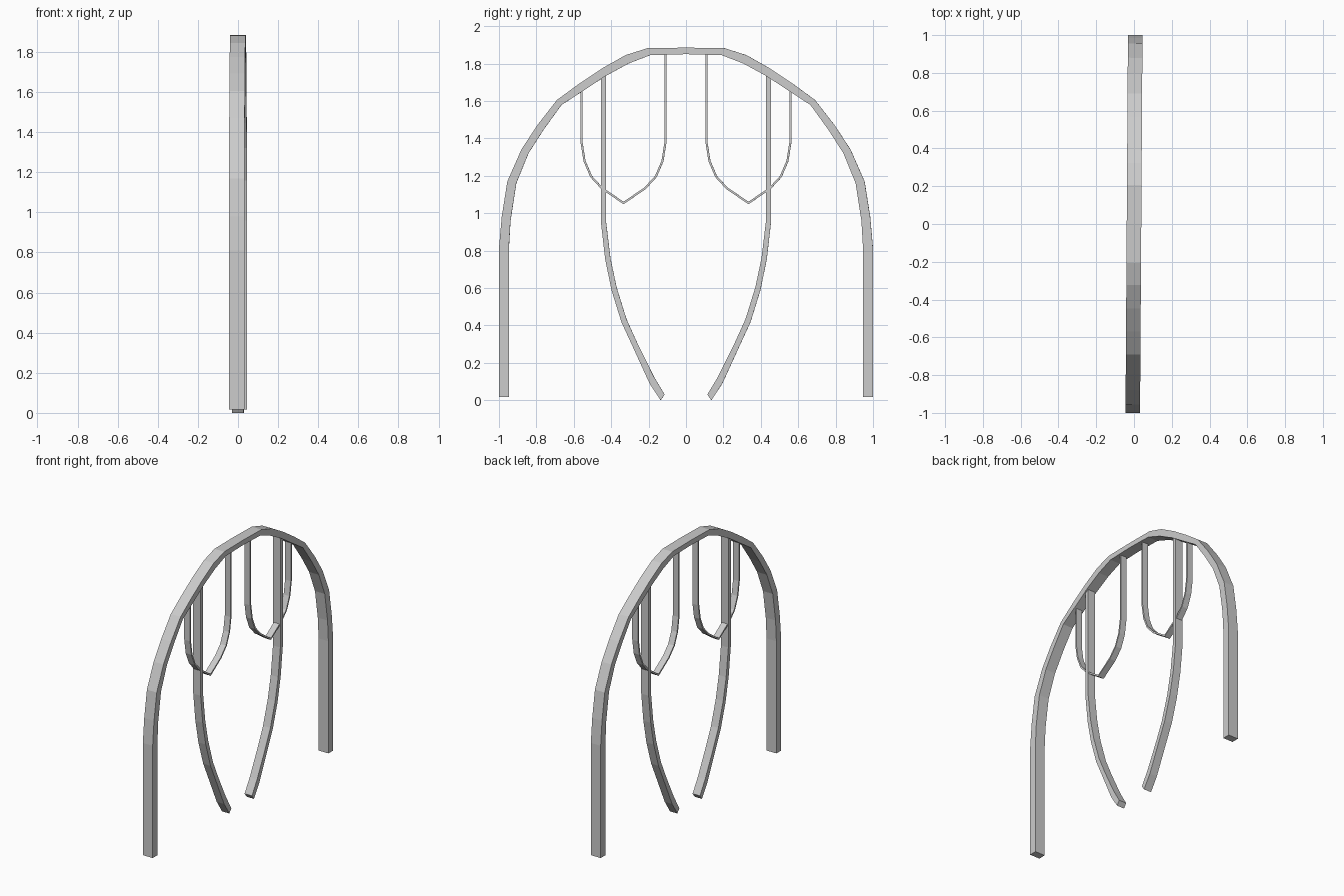
import bpy, bmesh
from mathutils import Vector

if "Cube" in bpy.data.objects:
    bpy.data.objects.remove(bpy.data.objects["Cube"])

TWIST = -0.0065  # the whole frame is turned very slightly about z


def ribbon(name, outer, inner, width):
    """Flat-sided band in the YZ plane between two edge lines, mirrored over y = 0."""
    bm = bmesh.new()
    rings = []
    h = width / 2
    for o, i in zip(outer, inner):
        rings.append([bm.verts.new(c) for c in (
            (-h, o[0], o[1]), (h, o[0], o[1]), (h, i[0], i[1]), (-h, i[0], i[1]))])
    for a, b in zip(rings, rings[1:]):
        for k in range(4):
            n = (k + 1) % 4
            bm.faces.new((a[k], a[n], b[n], b[k]))
    bm.faces.new(rings[0])
    if outer[-1][0] > 0:          # the arch stays open at the mirror plane
        bm.faces.new(rings[-1])
    bmesh.ops.recalc_face_normals(bm, faces=bm.faces)
    if bm.calc_volume(signed=True) < 0:
        bmesh.ops.reverse_faces(bm, faces=bm.faces)
    me = bpy.data.meshes.new(name)
    bm.to_mesh(me)
    bm.free()
    ob = bpy.data.objects.new(name, me)
    bpy.context.collection.objects.link(ob)
    mod = ob.modifiers.new("mirror", 'MIRROR')
    mod.use_axis = (False, True, False)
    ob.rotation_euler.z = TWIST
    return ob


def offset(path, t):
    """Parallel copy of a path at distance t, with mitred corners."""
    pts = [Vector(p) for p in path]
    out = []
    for i, p in enumerate(pts):
        d0 = (p - pts[max(i - 1, 0)]) if i else pts[1] - p
        d1 = (pts[i + 1] - p) if i < len(pts) - 1 else d0
        n0 = Vector((-d0.y, d0.x)).normalized()
        n1 = Vector((-d1.y, d1.x)).normalized()
        m = (n0 + n1).normalized()
        out.append(tuple(p + m * (t / m.dot(n0))))
    return out


# Outer arch
ribbon("outer_arch",
       [(1, .016), (1, .81), (.985, .98), (.955, 1.17), (.88, 1.34), (.795, 1.47),
        (.69, 1.605), (.57, 1.693), (.447, 1.775), (.323, 1.845), (.206, 1.882), (0, 1.885)],
       [(.947, .016), (.947, .81), (.938, .96), (.907, 1.16), (.842, 1.32), (.762, 1.445),
        (.666, 1.578), (.545, 1.657), (.43, 1.733), (.307, 1.80), (.19, 1.845), (0, 1.85)],
       .077)

# Inner curved legs
ribbon("inner_legs",
       [(.455, 1.75), (.455, .955), (.432, .754), (.398, .588), (.345, .417),
        (.286, .289), (.195, .09), (.136, .0)],
       [(.428, 1.75), (.428, .96), (.404, .76), (.371, .604), (.318, .433),
        (.26, .305), (.171, .125), (.114, .03)],
       .058)

# Thin hanging loops
side = [(.23, .255 + 1.125), (.214, 1.278), (.178, 1.193), (.118, 1.128)]
c = .334
path = ([(c + .23, 1.66)] + [(c + y, z) for y, z in side] + [(c, 1.048)]
        + [(c - y, z) for y, z in reversed(side)] + [(c - .23, 1.855)])
ribbon("hanging_loops", path, offset(path, -.011), .045)
